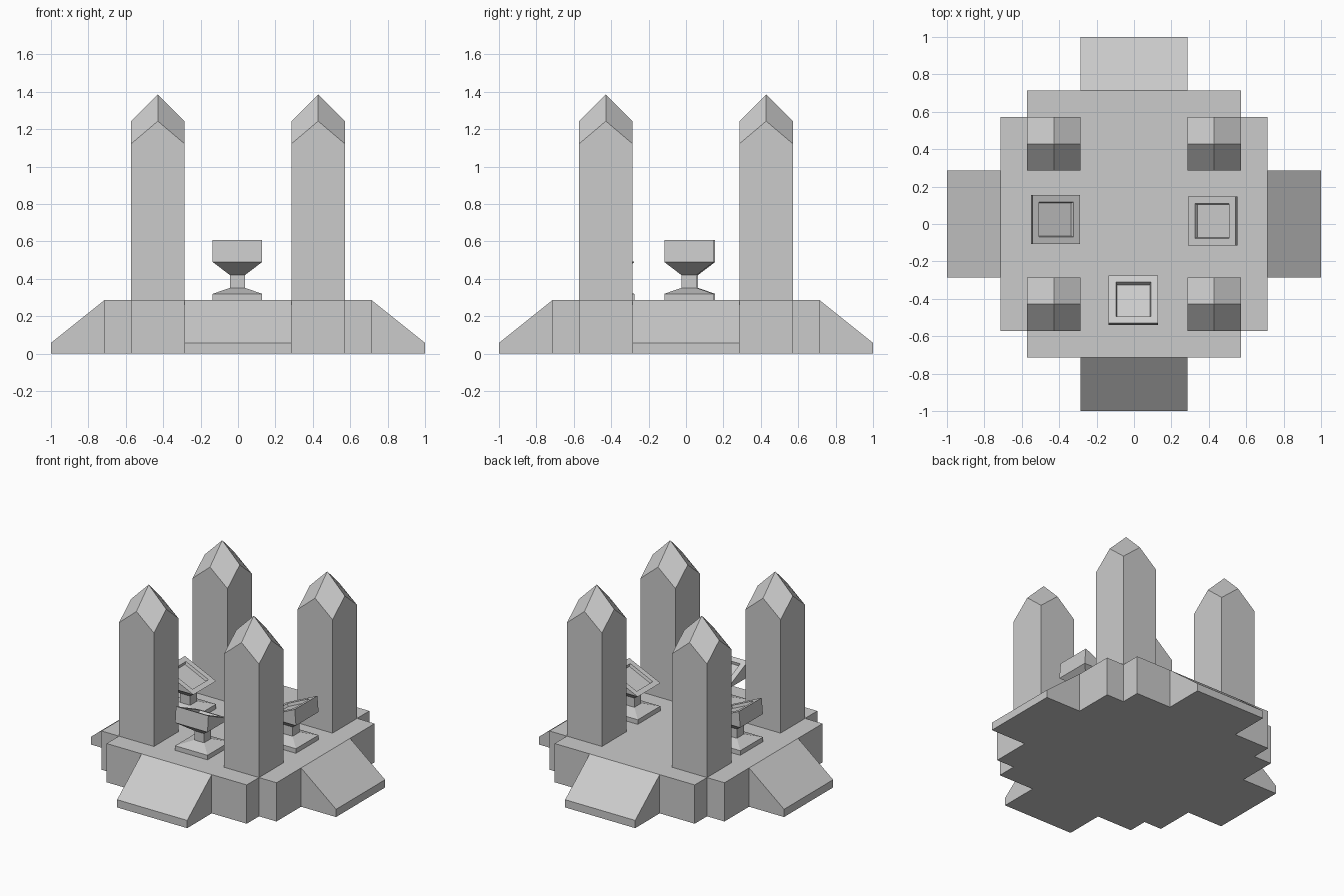
import bpy
import bmesh
import math
from mathutils import Matrix

U = 1 / 7                 # layout module
DECK = 2 * U              # height of the platform

cube = bpy.data.objects.get("Cube")
if cube:
    bpy.data.objects.remove(cube, do_unlink=True)

stone = bpy.data.materials.new("grey_stone")
stone.use_nodes = True
grey = (0.6, 0.6, 0.6, 1)
stone.diffuse_color = grey
stone.node_tree.nodes["Principled BSDF"].inputs["Base Color"].default_value = grey


def finish(bm, name):
    bmesh.ops.recalc_face_normals(bm, faces=bm.faces)
    mesh = bpy.data.meshes.new(name)
    bm.to_mesh(mesh)
    bm.free()
    mesh.materials.append(stone)
    return mesh


def place(name, mesh, x=0, y=0, z=0, turn=0):
    obj = bpy.data.objects.new(name, mesh)
    obj.location = (x, y, z)
    obj.rotation_euler.z = math.radians(turn)
    bpy.context.collection.objects.link(obj)


def prism(points, direction, name):
    """Extrude a flat outline along a direction."""
    bm = bmesh.new()
    face = bm.faces.new([bm.verts.new(p) for p in points])
    new = bmesh.ops.extrude_face_region(bm, geom=[face], use_keep_orig=True)["geom"]
    moved = [v for v in new if isinstance(v, bmesh.types.BMVert)]
    bmesh.ops.translate(bm, verts=moved, vec=direction)
    return finish(bm, name)


def square_stack(bm, rings):
    """Skin square rings given as (half width, height); return the last ring."""
    last = None
    for half, z in rings:
        ring = [bm.verts.new((sx * half, sy * half, z))
                for sx, sy in ((-1, -1), (1, -1), (1, 1), (-1, 1))]
        if last:
            for i in range(4):
                j = (i + 1) % 4
                bm.faces.new((last[i], last[j], ring[j], ring[i]))
        else:
            bm.faces.new(ring[::-1])
        last = ring
    return last


# Platform with stepped corners
outline = []
for quarter in range(4):
    spin = Matrix.Rotation(quarter * math.pi / 2, 3, "Z")
    for px, py in ((5, 4), (4, 4), (4, 5)):
        outline.append(spin @ Matrix.Scale(U, 3).col[0] * px + spin @ Matrix.Scale(U, 3).col[1] * py)
place("platform", prism(outline, (0, 0, DECK), "platform"))

# Entrance ramps on all four sides
ramp_side = [(-2 * U, -5 * U, 0), (-2 * U, -1, 0),
             (-2 * U, -1, 0.057), (-2 * U, -5 * U, DECK)]
ramp = prism(ramp_side, (4 * U, 0, 0), "ramp")
for i, side in enumerate(("front", "left", "back", "right")):
    place(side + "_ramp", ramp, turn=90 * i)

# Pillars with four-faceted points
bm = bmesh.new()
corners = square_stack(bm, [(U, DECK), (U, 1.122)])
apex = bm.verts.new((0, 0, 1.386))
mids = [bm.verts.new(p) for p in ((0, -U, 1.243), (U, 0, 1.243), (0, U, 1.243), (-U, 0, 1.243))]
for i in range(4):
    # gable above each wall, and a kite facet above each corner
    bm.faces.new((corners[i], corners[(i + 1) % 4], mids[i]))
    bm.faces.new((corners[i], mids[i], apex, mids[i - 1]))
pillar = finish(bm, "pillar")
for sx, x_name in ((-1, "right"), (1, "left")):
    for sy, y_name in ((-1, "front"), (1, "back")):
        place(f"{y_name}_{x_name}_pillar", pillar, sx * 3 * U, sy * 3 * U)

# Console stand: square foot and slim post
W = 0.132
bm = bmesh.new()
top = square_stack(bm, [(W, 0), (W, 0.034), (0.04, 0.066), (0.04, 0.134)])
bm.faces.new(top)
stand = finish(bm, "console_stand")

# Console head: flared underside, wedge top sloping inward, recessed panel
bm = bmesh.new()
a, b, c, d = square_stack(bm, [(0.04, 0.134), (W, 0.204)])
e = bm.verts.new((-W, 0.01 - W, 0.321))
f = bm.verts.new((W, 0.01 - W, 0.321))
bm.faces.new((a, b, f, e))
bm.faces.new((b, c, f))
bm.faces.new((d, a, e))
panel = bm.faces.new((e, f, c, d))
bm.normal_update()
bmesh.ops.inset_individual(bm, faces=[panel], thickness=0.055, depth=0)
bmesh.ops.inset_individual(bm, faces=[panel], thickness=0.008, depth=-0.02)
head = finish(bm, "console_head")

for side, x, y, turn in (("front", -0.003, -0.408, 0),
                         ("left", 0.422, 0.016, 90),
                         ("right", -0.42, 0.024, -90)):
    place(side + "_console_stand", stand, x, y, DECK, turn)
    place(side + "_console_head", head, x, y, DECK, turn)
